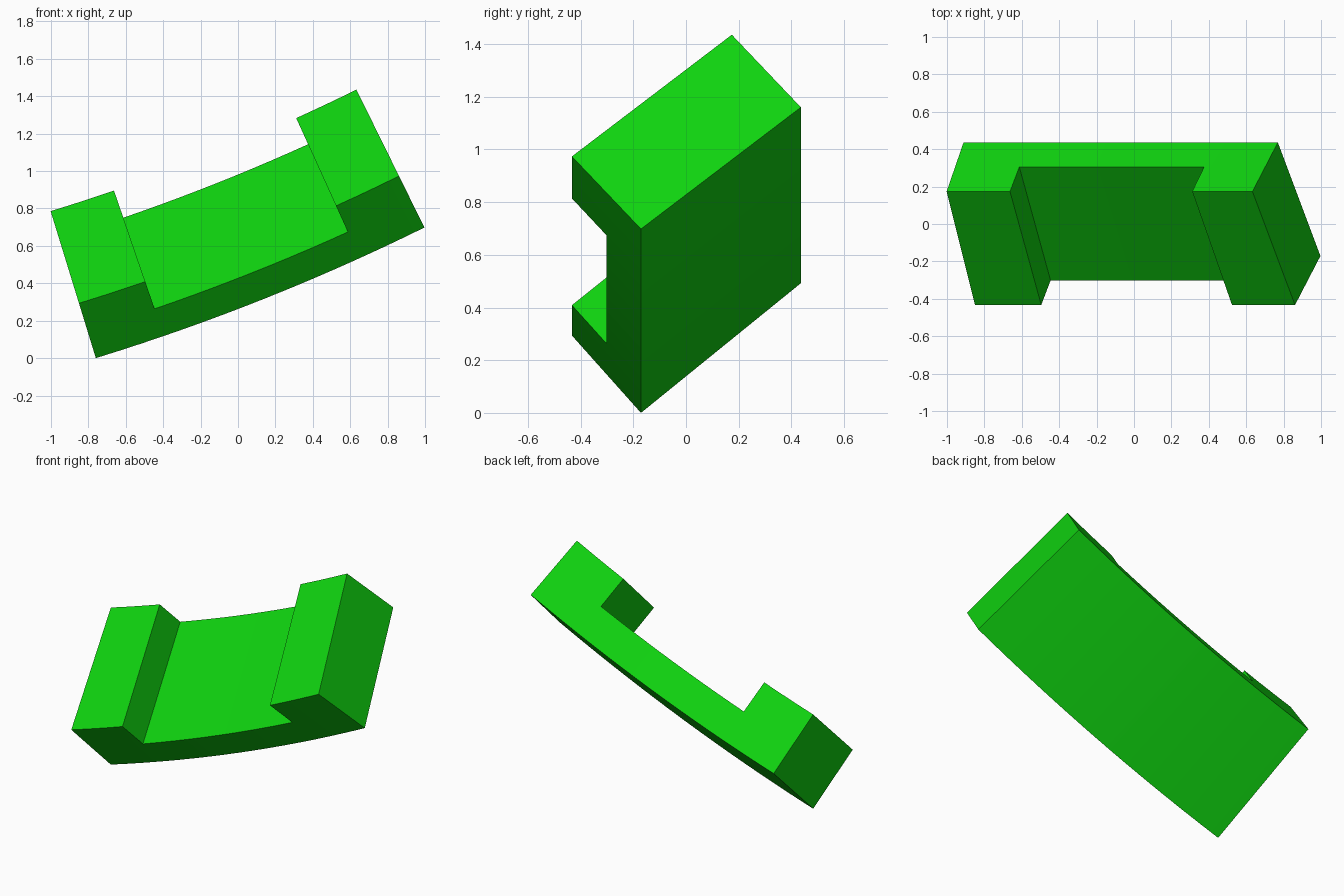
import bpy, bmesh, math

cube = bpy.data.objects.get("Cube")
if cube:
    bpy.data.objects.remove(cube, do_unlink=True)

green = bpy.data.materials.new("bright green")
green.use_nodes = True
colour = (0.005, 0.66, 0.005, 1)
green.diffuse_color = colour
green.node_tree.nodes["Principled BSDF"].inputs["Base Color"].default_value = colour

# Arc in the x-z plane; the cross-section is a tilted rectangle in (radial, y)
RADIUS = 11.85
START, END, BLOCK = 17.1, 26.25, 1.85          # degrees
FRONT_LOW = (-0.76, -0.171, 0.0)               # lowest corner
WIDTH = (0.515, 0.607)                         # across the floor (inward, y)
HEIGHT = (0.307, -0.262)                       # through the thickness (inward, y)
CENTRE_X = FRONT_LOW[0] - RADIUS * math.sin(math.radians(START))
CENTRE_Z = FRONT_LOW[2] + RADIUS * math.cos(math.radians(START))


def bend(angle, across, up):
    """Place a point of the straight channel onto the tilted arc."""
    r = RADIUS - across * WIDTH[0] - up * HEIGHT[0]
    y = FRONT_LOW[1] + across * WIDTH[1] + up * HEIGHT[1]
    a = math.radians(angle)
    return (CENTRE_X + r * math.sin(a), y, CENTRE_Z - r * math.cos(a))


# Stations along the arc: end blocks in 3 steps, floor between in 10
inner = END - START - 2 * BLOCK
stations = [START + BLOCK * i / 3 for i in range(3)]
stations += [START + BLOCK + inner * i / 10 for i in range(10)]
stations += [END - BLOCK + BLOCK * i / 3 for i in range(4)]
last = len(stations) - 1

# U-shaped sheet of quads: full floor strip plus an upper row at each end
bm = bmesh.new()
grid = [[bm.verts.new((a, 0, h)) for h in (0, 0.5, 1)] for a in stations]
for i in range(last):
    rows = (0, 1) if i < 3 or i >= last - 3 else (0,)
    for j in rows:
        bm.faces.new((grid[i][j], grid[i + 1][j], grid[i + 1][j + 1], grid[i][j + 1]))
bmesh.ops.delete(bm, geom=[v for v in bm.verts if not v.link_faces], context='VERTS')

# Extrude across the width, then bend into place
result = bmesh.ops.extrude_face_region(bm, geom=bm.faces[:])
for v in result["geom"]:
    if isinstance(v, bmesh.types.BMVert):
        v.co.y = 1
for v in bm.verts:
    v.co = bend(*v.co)
bmesh.ops.recalc_face_normals(bm, faces=bm.faces[:])

mesh = bpy.data.meshes.new("curved_channel")
bm.to_mesh(mesh)
bm.free()
mesh.materials.append(green)
channel = bpy.data.objects.new("curved_channel", mesh)
bpy.context.collection.objects.link(channel)

# Smooth along the arc, sharp at the corners
bpy.ops.object.select_all(action='DESELECT')
channel.select_set(True)
bpy.context.view_layer.objects.active = channel
bpy.ops.object.shade_smooth_by_angle(angle=math.radians(30))
